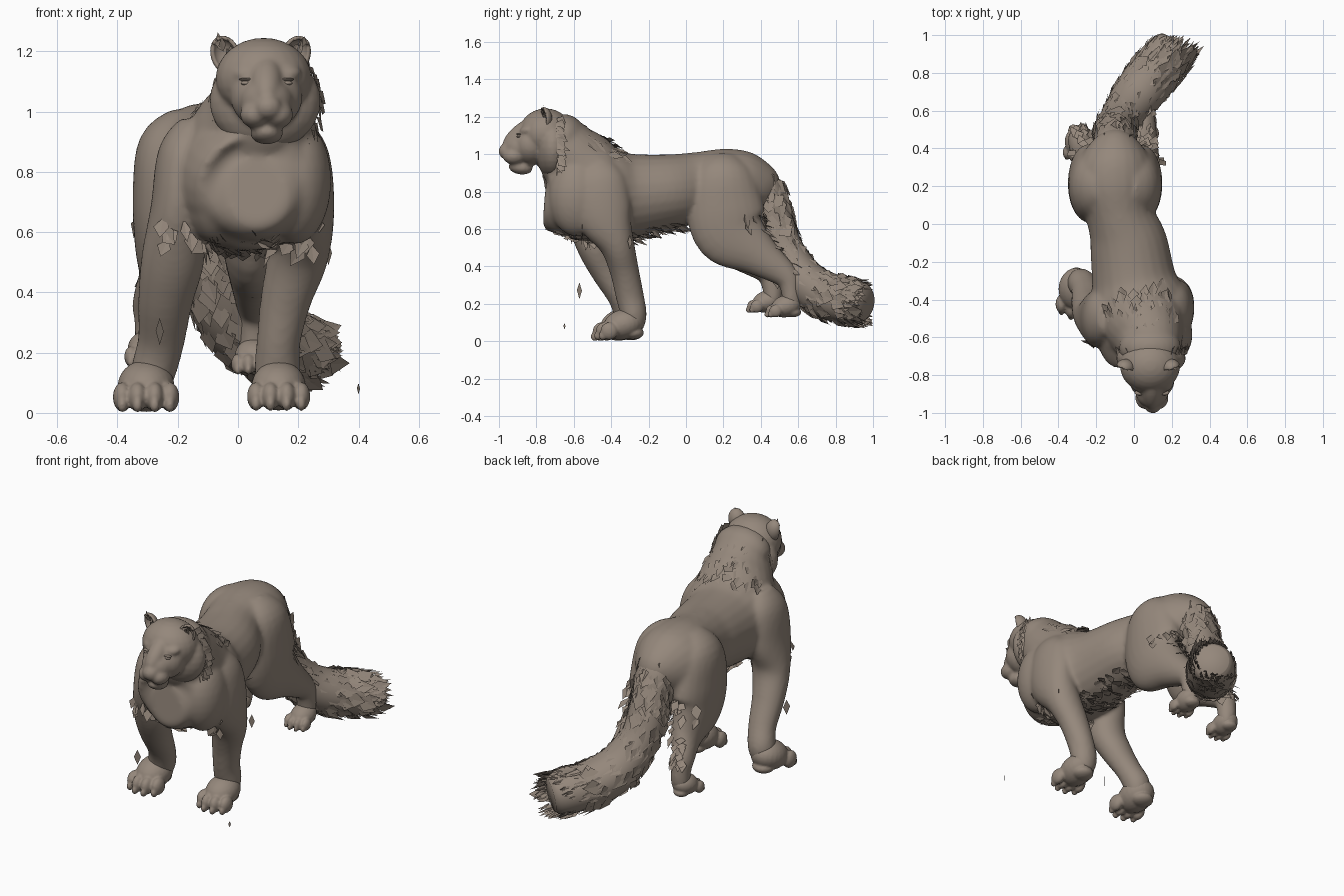
import bpy, bmesh, math, random
from mathutils import Vector, Matrix

if "Cube" in bpy.data.objects:
    bpy.data.objects.remove(bpy.data.objects["Cube"])

random.seed(4)
fur = bpy.data.materials.new("taupe_fur")
fur.diffuse_color = (0.30, 0.245, 0.20, 1)
fur.use_nodes = True
fur.node_tree.nodes["Principled BSDF"].inputs["Base Color"].default_value = fur.diffuse_color


def finish(bm, name, smooth=True, voxel=0, relax=0):
    if smooth:
        bmesh.ops.recalc_face_normals(bm, faces=bm.faces)
    me = bpy.data.meshes.new(name)
    bm.to_mesh(me)
    bm.free()
    me.materials.append(fur)
    for p in me.polygons:
        p.use_smooth = smooth
    ob = bpy.data.objects.new(name, me)
    bpy.context.collection.objects.link(ob)
    if voxel:
        m = ob.modifiers.new("fuse", 'REMESH')
        m.mode, m.voxel_size, m.use_smooth_shade = 'VOXEL', voxel, True
        s = ob.modifiers.new("relax", 'SMOOTH')
        s.factor, s.iterations = 0.5, relax
    return ob


def spline(st, steps=5):
    """Smooth curve through stations of (x, y, z, radius_side, radius_up)."""
    out = []
    for i in range(len(st) - 1):
        a, b, c, d = (Vector(st[max(0, min(len(st) - 1, i + k))]) for k in (-1, 0, 1, 2))
        for j in range(steps):
            t = j / steps
            out.append(0.5 * (2 * b + (c - a) * t + (2 * a - 5 * b + 4 * c - d) * t * t
                              + (3 * b - a - 3 * c + d) * t ** 3))
    return out + [Vector(st[-1])]


def loft(bm, stations, n=24):
    """Skin elliptical rings along a path; returns surface samples (point, normal, flow)."""
    pts = spline(stations)
    rings, samples = [], []
    for i, s in enumerate(pts):
        c = Vector(s[:3])
        t = (Vector(pts[min(i + 1, len(pts) - 1)][:3]) - Vector(pts[max(i - 1, 0)][:3])).normalized()
        side = (Vector((1, 0, 0)) - t * t.x).normalized()
        up = side.cross(t)
        ring = []
        for k in range(n):
            a = 2 * math.pi * k / n
            off = side * (math.cos(a) * s[3]) + up * (math.sin(a) * s[4])
            ring.append(bm.verts.new(c + off))
            samples.append((c + off, off.normalized(), t))
        rings.append(ring)
    for r0, r1 in zip(rings, rings[1:]):
        for k in range(n):
            bm.faces.new((r0[k], r0[(k + 1) % n], r1[(k + 1) % n], r1[k]))
    bm.faces.new(rings[0][::-1])
    bm.faces.new(rings[-1])
    return samples


def ball(bm, c, r, tilt=0):
    m = Matrix.Translation(c) @ Matrix.Rotation(tilt, 4, 'X') @ Matrix.Diagonal((*r, 1))
    return bmesh.ops.create_uvsphere(bm, u_segments=24, v_segments=14, radius=1, matrix=m)["verts"]


def tufts(name, samples, count, length, width, lift, flow=None):
    """Scatter pointed locks of fur over surface samples."""
    bm = bmesh.new()
    for p, nrm, t in random.choices(samples, k=count):
        d = Vector(flow) if flow else t.copy()
        d += Vector([random.uniform(-0.35, 0.35) for _ in range(3)])
        d = (d - nrm * d.dot(nrm)).normalized()
        s = nrm.cross(d)
        L, w, h = length * random.uniform(0.6, 1.2), width * random.uniform(0.6, 1.3), lift * random.random()
        q = [p - nrm * 0.006, p + d * L * 0.45 + s * w + nrm * h * 0.5,
             p + d * L + nrm * h, p + d * L * 0.5 - s * w + nrm * h * 0.5]
        v = [bm.verts.new((x.x, min(x.y, 1), x.z)) for x in q]
        bm.faces.new((v[0], v[3], v[2]))
        bm.faces.new((v[0], v[2], v[1]))
    return finish(bm, name, smooth=False)


# Body: torso, neck and limbs fused into one skin
body = bmesh.new()
torso = loft(body, [
    (.06, -.755, .74, .10, .11), (.06, -.72, .74, .17, .17), (.05, -.65, .76, .23, .22),
    (.03, -.46, .785, .27, .25), (0, -.3, .78, .225, .225), (-.03, -.1, .80, .205, .2),
    (-.075, .05, .815, .18, .195), (-.10, .2, .815, .22, .215), (-.10, .32, .80, .20, .21),
    (-.10, .41, .78, .14, .16), (-.10, .47, .75, .06, .08)])
neck = loft(body, [(.09, -.68, 1.10, .15, .14), (.08, -.62, 1.0, .18, .185),
                   (.05, -.52, .90, .22, .2), (.03, -.4, .82, .2, .17)])
# Nape and breast muscles
ball(body, (.085, -.655, 1.09), (.165, .12, .125))
for sx in (-1, 1):
    ball(body, (.06 + sx * .13, -.585, .77), (.12, .15, .21))
foreleg_left = loft(body, [
    (-.14, -.5, .96, .05, .08), (-.18, -.5, .86, .085, .14), (-.20, -.5, .68, .09, .15),
    (-.215, -.49, .52, .105, .10), (-.24, -.43, .38, .092, .082), (-.255, -.35, .24, .078, .07),
    (-.28, -.31, .14, .075, .075), (-.29, -.32, .07, .06, .06)])
foreleg_right = loft(body, [
    (.17, -.46, .96, .05, .08), (.215, -.46, .86, .085, .14), (.23, -.44, .68, .09, .15),
    (.20, -.37, .52, .10, .095), (.16, -.33, .38, .085, .078), (.135, -.30, .24, .073, .075),
    (.13, -.28, .14, .075, .07), (.13, -.29, .07, .06, .06)])


def hind_leg(sgn, foot_x, dy, dz):
    rows = [(.06, .2, .98, .06, .09), (.11, .2, .88, .12, .17), (.135, .21, .72, .115, .205),
            (.145, .245, .58, .10, .195), (.15, .35 + dy * .4, .46, .08, .115)]
    st = [(-.10 + sgn * r[0], *r[1:]) for r in rows]
    st += [(foot_x, .435 + dy, .35 + dz, .06, .068), (foot_x, .46 + dy, .28 + dz, .054, .056),
           (foot_x, .465 + dy, .21 + dz, .052, .05), (foot_x, .455 + dy, .16 + dz, .04, .04)]
    return loft(body, st)


thigh_left = hind_leg(-1, -.29, .0, .02)
thigh_right = hind_leg(1, .055, .10, .0)
finish(body, "body", voxel=.012, relax=8)


# Paws with four toes and a heel pad
def paw(name, x, y, z, s):
    bm = bmesh.new()
    ball(bm, (x, y, z + .085 * s), (.09 * s, .11 * s, .08 * s), .25)
    for i, o in enumerate((-.075, -.027, .027, .075)):
        fwd = .10 if i in (1, 2) else .075
        ball(bm, (x + o * s, y - fwd * s, z + .05 * s), (.03 * s, .047 * s, .047 * s), .3)
        ball(bm, (x + o * s, y - (fwd + .035) * s, z + .025 * s), (.016 * s, .022 * s, .024 * s))
    ball(bm, (x, y + .05 * s, z + .04 * s), (.06 * s, .06 * s, .035 * s))
    finish(bm, name, voxel=.007, relax=3)


paw("front_paw_left", -.305, -.345, 0, 1.05)
paw("front_paw_right", .135, -.335, .005, 1.0)
paw("hind_paw_left", -.30, .435, .15, .74)
paw("hind_paw_right", .055, .535, .125, .74)

# Head: skull, ruff, muzzle, nose bridge, brows, lip pads and chin
hx = .095
bm = bmesh.new()
for c, r, a in [((hx - .01, -.75, 1.11), (.16, .145, .135), 0),
                ((hx - .005, -.71, 1.035), (.185, .10, .165), 0),
                ((hx, -.83, 1.05), (.12, .10, .11), 0),
                ((hx, -.87, 1.035), (.092, .105, .085), 0),
                ((hx, -.875, 1.105), (.055, .13, .06), .68),
                ((hx + .005, -.962, 1.015), (.045, .04, .042), 0),
                ((hx, -.885, .928), (.055, .065, .036), -.15)]:
    ball(bm, c, r, a)
for sx in (-1, 1):
    ball(bm, (hx + sx * .038, -.92, .99), (.05, .06, .045))
    ball(bm, (hx + sx * .065, -.845, 1.13), (.05, .045, .028), .3)
finish(bm, "head", voxel=.009, relax=6)

# Eyes, ears and nose pad
for sx, side in ((-1, "left"), (1, "right")):
    bm = bmesh.new()
    ball(bm, (hx + sx * .066, -.892, 1.095), (.020, .014, .008))
    ball(bm, (hx + sx * .066, -.893, 1.107), (.026, .014, .005))
    finish(bm, "eye_" + side)
    # Cupped ear shell, open to the front
    bm = bmesh.new()
    vs = ball(bm, (0, 0, 0), (.05, .045, .065))
    bmesh.ops.delete(bm, geom=[v for v in vs if v.co.y < -.008], context='VERTS')
    ear = finish(bm, "ear_" + side)
    ear.location = (.075 + sx * .118, -.76, 1.188)
    ear.rotation_euler = (.1, sx * .3, sx * .35)
    sol = ear.modifiers.new("thickness", 'SOLIDIFY')
    sol.thickness = .012
bm = bmesh.new()
ball(bm, (hx + .005, -.98, 1.022), (.028, .019, .016))
finish(bm, "nose_pad")

# Tail: thick, hanging then sweeping to the side
bm = bmesh.new()
tail = loft(bm, [
    (-.10, .38, .91, .08, .06), (-.10, .435, .80, .105, .09), (-.10, .48, .64, .11, .095),
    (-.08, .535, .48, .11, .10), (-.02, .63, .33, .125, .115), (.06, .74, .25, .135, .125),
    (.15, .86, .215, .13, .122), (.20, .925, .205, .115, .115), (.22, .95, .20, .09, .09)])
finish(bm, "tail")

# Loose fur: tail, mane, chest, belly, elbows and thighs
tufts("tail_fur", [s for s in tail if s[0].y < .86], 300, .11, .038, .016)
tufts("tail_tip_fur", [s for s in tail if .78 < s[0].y < .95], 150, .085, .013, .010)
tufts("mane_fur", [s for s in neck if s[1].z > .3 and s[0].z > .98], 90, .085, .026, .03, (0, .8, -.5))
tufts("chest_fur", [s for s in torso if s[0].y < -.5 and s[0].z < .62], 60, .09, .028, .025, (0, .6, -.5))
tufts("belly_fur", [s for s in torso if -.42 < s[0].y < -.05 and s[1].z < -.75], 90, .09, .026, .045, (0, .8, -.2))
for nm, leg, k in (("left", foreleg_left, 1), ("right", foreleg_right, -1)):
    inner = [s for s in leg if .55 < s[0].z < .66 and s[1].x * k - s[1].y > .5]
    tufts("elbow_fur_" + nm, inner, 22, .075, .024, .03, (k * .3, .2, -.6))
for nm, leg in (("left", thigh_left), ("right", thigh_right)):
    tufts("thigh_fur_" + nm, [s for s in leg if .36 < s[0].z < .7 and s[1].y > .5], 40, .08, .024, .02)

# Cheek ruff and ear fluff
ruff = []
for sx in (-1, 1):
    for k in range(14):
        z = .92 + k * .021
        r = .180 * math.sqrt(max(.15, 1 - ((z - 1.04) / .19) ** 2))
        ruff.append((Vector((hx + sx * r, -.69, z)), Vector((sx, 0, 0)), Vector((0, .6, -.6))))
tufts("cheek_ruff", ruff, 60, .065, .022, .02)
fluff = [(Vector((.075 + sx * (.10 + .012 * k), -.755, 1.18 + .01 * k)), Vector((0, -1, 0)), Vector((sx * .3, 0, 1)))
         for sx in (-1, 1) for k in range(4)]
tufts("ear_fluff", fluff, 20, .045, .012, .02)

# Drifting fur flakes
bm = bmesh.new()
for x, y, z, h in ((-.26, -.57, .27, .045), (.40, -.65, .08, .018), (.30, -.30, .53, .04)):
    v = [bm.verts.new((x + a * h, y + a * h, z + b * h)) for a, b in ((0, 1), (.3, 0), (0, -1), (-.3, .1))]
    bm.faces.new(v)
finish(bm, "fur_flakes", smooth=False)
